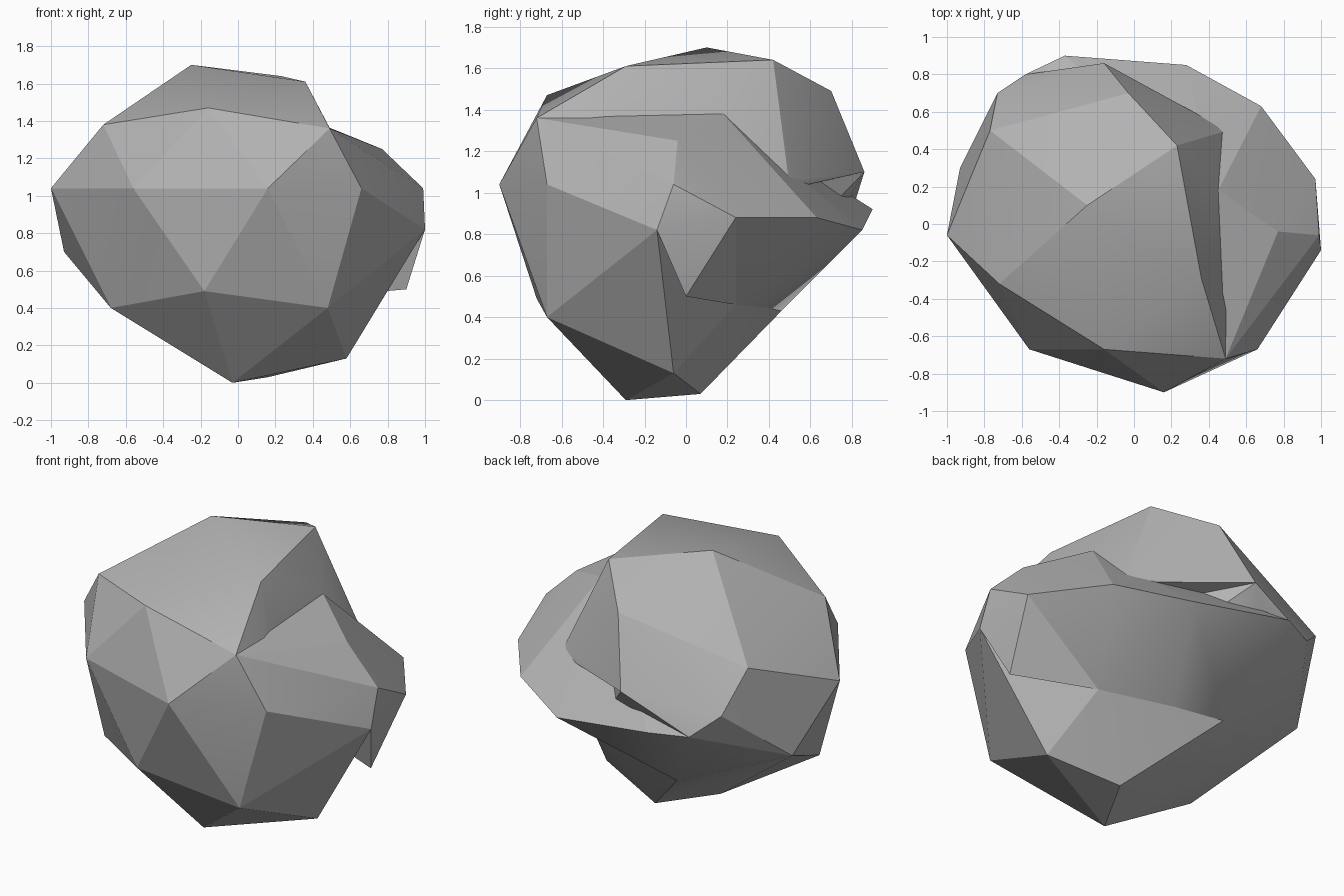
import bpy
import bmesh
import math
from mathutils import Vector as V

if "Cube" in bpy.data.objects:
    bpy.data.objects.remove(bpy.data.objects["Cube"], do_unlink=True)

stone = bpy.data.materials.new("stone_grey")
stone.use_nodes = True
stone.diffuse_color = (0.45, 0.45, 0.45, 1)
stone.node_tree.nodes["Principled BSDF"].inputs["Base Color"].default_value = stone.diffuse_color


def chipped_block(name, corners):
    """Convex block of stone spanned by its corner points."""
    bm = bmesh.new()
    for corner in corners:
        bm.verts.new(corner)
    hull = bmesh.ops.convex_hull(bm, input=bm.verts)
    spare = set(hull["geom_interior"] + hull["geom_unused"])
    bmesh.ops.delete(bm, geom=[g for g in spare if isinstance(g, bmesh.types.BMVert)], context='VERTS')
    bmesh.ops.recalc_face_normals(bm, faces=bm.faces)
    mesh = bpy.data.meshes.new(name)
    bm.to_mesh(mesh)
    bm.free()
    mesh.materials.append(stone)
    block = bpy.data.objects.new(name, mesh)
    bpy.context.collection.objects.link(block)
    return block


# Corners of the crown
peak = V((-.25, .1, 1.7))
crown_back = V((.23, .42, 1.64))
crown_right = V((.36, -.29, 1.61))
brow_right = V((.49, -.72, 1.36))
brow_mid = V((-.16, -.67, 1.47))
brow_left = V((-.72, -.32, 1.38))
nape = V((-.03, .7, 1.49))
nape_low = V((-.16, .86, 1.1))

# Corners around the waist
nose = V((.16, -.9, 1.04))
cheek_left = V((-.56, -.67, 1.04))
cheek_right = V((.66, -.67, 1.04))
far_left = V((-1, -.06, 1.04))
far_right = V((.99, -.06, 1.04))

# Chipped panel on the back corner
panel_top = V((-.77, .5, 1.27))
panel_back = V((-.73, .7, 1.04))
panel_low = V((-.93, .3, .7))

# Corners of the underside
chin_left = V((-.18, -.72, .49))
chin_right = V((.48, -.67, .4))
jaw_left = V((-.68, -.32, .4))
foot_front = V((-.03, -.29, 0))
foot_back = V((.16, .07, .03))
foot_right = V((.58, -.06, .13))
belly_right = V((.46, .24, .46))
belly_back = V((-.26, .46, .43))

# Overhanging lip round the back
lip_left = V((-.58, .8, .91))
lip_back = V((-.37, .9, .92))
lip_mid = V((.28, .85, .82))
lip_corner = V((.68, .63, .88))
lip_right = V((.97, .24, .88))

# Groove between crown and shoulder
groove_mid = V((.45, .18, 1.38))
groove_back = V((.5, .5, 1.02))
groove_end = V((-.1, .79, .91))
shoulder_top = V((.77, -.04, 1.25))

# Thin flake at the side
flake_front = V((1, -.14, .82))
flake_tip = V((.9, 0, .5))

boulder = chipped_block("boulder", [
    peak, crown_back, crown_right, brow_right, brow_mid, brow_left, nape, nape_low,
    nose, cheek_left, cheek_right, far_left, panel_top, panel_back, panel_low,
    chin_left, chin_right, jaw_left, foot_front, foot_back, foot_right,
    belly_right, belly_back, lip_left])

core = V((0, 0, .9))
blocks = [
    chipped_block("groove_wall", [
        crown_back, crown_right, brow_right, groove_mid, nape,
        groove_back, nape_low, core]),
    chipped_block("shoulder", [
        cheek_right, far_right, brow_right, groove_mid, shoulder_top, groove_back,
        groove_end, lip_right, lip_corner, lip_mid, lip_back, lip_left,
        belly_right, belly_back, core]),
    chipped_block("front_buttress", [
        cheek_right, far_right, flake_front, chin_right, foot_right, belly_right, core]),
    chipped_block("side_flake", [far_right, flake_front, flake_tip, lip_right, belly_right]),
]

# Fuse the blocks into one stone
bpy.context.view_layer.objects.active = boulder
for block in blocks:
    fuse = boulder.modifiers.new("fuse_" + block.name, 'BOOLEAN')
    fuse.operation = 'UNION'
    fuse.solver = 'EXACT'
    fuse.object = block
    bpy.ops.object.modifier_apply(modifier=fuse.name)
    bpy.data.objects.remove(block, do_unlink=True)

# Soft shading over shallow facets, crisp chipped edges
bpy.ops.object.select_all(action='DESELECT')
boulder.select_set(True)
bpy.ops.object.shade_smooth_by_angle(angle=math.radians(20))
